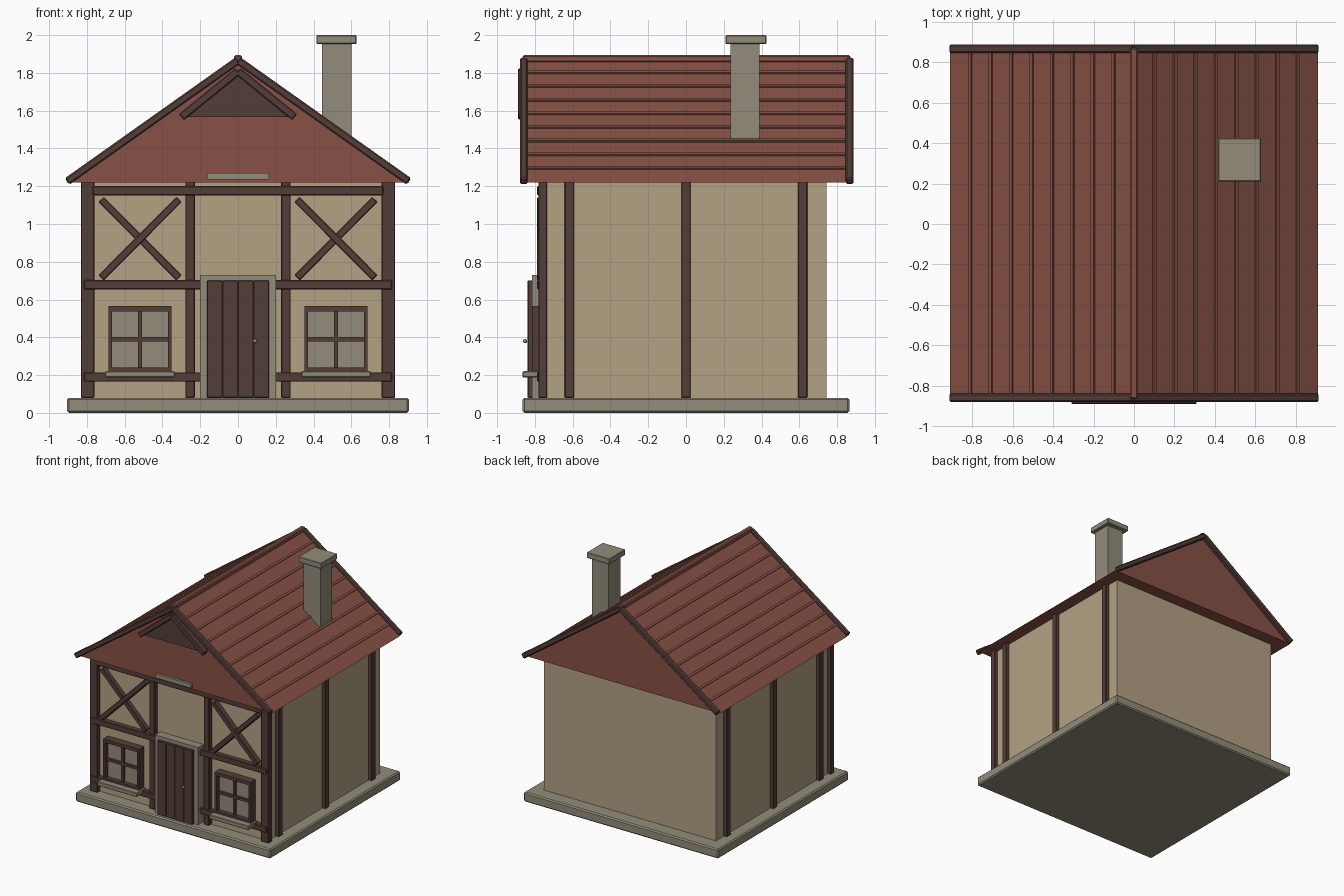
import bpy, bmesh, math
from mathutils import Matrix, Vector

old = bpy.data.objects.get("Cube")
if old:
    bpy.data.objects.remove(old, do_unlink=True)


def material(name, rgb):
    # 0-255 display colour to linear
    lin = [((c / 255 + 0.055) / 1.055) ** 2.4 for c in rgb] + [1]
    m = bpy.data.materials.new(name)
    m.use_nodes = True
    m.diffuse_color = lin
    m.node_tree.nodes["Principled BSDF"].inputs["Base Color"].default_value = lin
    return m


PLASTER = material("cream plaster", (179, 162, 132))
TIMBER = material("dark timber", (83, 61, 56))
TILE = material("red roof", (135, 81, 69))
STONE = material("grey stone", (146, 140, 122))


def finish(name, bm, mat, bevel=0):
    if bevel:
        bmesh.ops.bevel(bm, geom=bm.edges[:], offset=bevel, segments=1, affect='EDGES')
    bmesh.ops.recalc_face_normals(bm, faces=bm.faces[:])
    me = bpy.data.meshes.new(name)
    bm.to_mesh(me)
    bm.free()
    me.materials.append(mat)
    ob = bpy.data.objects.new(name, me)
    bpy.context.collection.objects.link(ob)
    return ob


def box(name, x, y, z, mat, bevel=0, tilt=0):
    """Box from (min, max) ranges, optionally tilted about its centre in the xz plane."""
    bm = bmesh.new()
    size = [abs(b - a) for a, b in (x, y, z)]
    mid = Vector([(a + b) / 2 for a, b in (x, y, z)])
    mat4 = Matrix.Translation(mid) @ Matrix.Rotation(tilt, 4, 'Y') @ Matrix.Diagonal((*size, 1))
    bmesh.ops.create_cube(bm, size=1, matrix=mat4)
    return finish(name, bm, mat, bevel)


def beam(name, p, q, width, y, mat, bevel=0.005):
    """Timber running from p to q, both given as (x, z)."""
    dx, dz = q[0] - p[0], q[1] - p[1]
    half = math.hypot(dx, dz) / 2
    cx, cz = (p[0] + q[0]) / 2, (p[1] + q[1]) / 2
    return box(name, (cx - half, cx + half), y, (cz - width / 2, cz + width / 2),
               mat, bevel, -math.atan2(dz, dx))


def prism(name, pts, y, mat):
    """Outline in the xz plane extruded along y."""
    bm = bmesh.new()
    f = bm.faces.new([bm.verts.new((px, y[0], pz)) for px, pz in pts])
    ext = bmesh.ops.extrude_face_region(bm, geom=[f])["geom"]
    bmesh.ops.translate(bm, vec=(0, y[1] - y[0], 0),
                        verts=[v for v in ext if isinstance(v, bmesh.types.BMVert)])
    return finish(name, bm, mat)


# Base and walls
box("foundation", (-0.905, 0.905), (-0.865, 0.865), (0, 0.08), STONE, 0.01)
box("walls", (-0.8, 0.8), (-0.745, 0.745), (0.07, 1.23), PLASTER)

# Roof body, battens, ridge and edge boards
EAVE_X, EAVE_Z, APEX = 0.91, 1.22, 1.87
slope = math.atan2(APEX - EAVE_Z, EAVE_X)
prism("roof", [(-EAVE_X, EAVE_Z), (EAVE_X, EAVE_Z), (0, APEX)], (-0.84, 0.85), TILE)
box("ridge_cap", (-0.02, 0.02), (-0.865, 0.87), (1.855, 1.895), TILE, 0.008)
for s in (-1, 1):
    side = "right" if s < 0 else "left"
    for i in range(1, 9):
        x = s * i * EAVE_X / 9
        z = APEX - abs(x) * math.tan(slope) + 0.003
        box(f"roof_batten_{side}_{i}", (x - 0.009, x + 0.009), (-0.84, 0.85),
            (z - 0.008, z + 0.008), TILE, 0, s * slope)
    for end, y in (("front", (-0.88, -0.838)), ("back", (0.845, 0.887))):
        beam(f"edge_board_{end}_{side}", (s * 0.905, 1.225), (0, 1.866), 0.042, y, TIMBER, 0.008)
    beam(f"gable_ornament_{side}", (s * 0.3, 1.566), (0, 1.81), 0.042, (-0.89, -0.84), TIMBER, 0.006)
prism("gable_panel", [(-0.28, 1.567), (0.28, 1.567), (0, 1.81)], (-0.86, -0.835), TIMBER)
box("gable_plaque", (-0.165, 0.165), (-0.86, -0.83), (1.235, 1.27), STONE)

# Chimney
box("chimney", (0.445, 0.6), (0.235, 0.39), (1.38, 1.96), STONE)
box("chimney_cap", (0.415, 0.627), (0.21, 0.425), (1.953, 2.0), STONE, 0.004)

# Timber framing, mirrored left and right
FRAME_Y = (-0.782, -0.735)
for s in (-1, 1):
    side = "right" if s < 0 else "left"
    box(f"corner_post_{side}", (s * 0.76, s * 0.832), FRAME_Y, (0.08, 1.225), TIMBER, 0.004)
    box(f"inner_post_{side}", (s * 0.228, s * 0.278), FRAME_Y, (0.08, 1.225), TIMBER, 0.004)
    for label, z in (("lower", 0.165), ("middle", 0.654)):
        box(f"{label}_rail_{side}", (s * 0.19, s * 0.815), (-0.788, -0.735),
            (z, z + 0.049), TIMBER, 0.004)
    # Crossed braces
    beam(f"brace_a_{side}", (s * 0.725, 1.13), (s * 0.312, 0.715), 0.04, (-0.785, -0.735), TIMBER)
    beam(f"brace_b_{side}", (s * 0.725, 0.715), (s * 0.312, 1.13), 0.04, (-0.79, -0.735), TIMBER)
    # Side posts
    for i, y in enumerate((-0.617, 0, 0.617)):
        box(f"side_post_{side}_{i}", (s * 0.79, s * 0.83), (y - 0.025, y + 0.025),
            (0.08, 1.225), TIMBER, 0.003)
    # Window
    c = s * 0.519
    box(f"window_pane_{side}", (c - 0.15, c + 0.15), (-0.775, -0.74), (0.24, 0.55), STONE)
    for e in (-1, 1):
        a, b = sorted((c + e * 0.148, c + e * 0.167))
        box(f"window_jamb_{side}_{e}", (a, b), (-0.813, -0.74), (0.215, 0.565), TIMBER)
    for label, z in (("top", (0.538, 0.565)), ("bottom", (0.215, 0.24))):
        box(f"window_{label}_{side}", (c - 0.15, c + 0.15), (-0.812, -0.74), z, TIMBER)
    box(f"window_upright_{side}", (c - 0.011, c + 0.011), (-0.795, -0.76), (0.235, 0.545), TIMBER)
    box(f"window_crossbar_{side}", (c - 0.15, c + 0.15), (-0.794, -0.76), (0.379, 0.401), TIMBER)
    box(f"window_sill_{side}", (c - 0.184, c + 0.184), (-0.865, -0.74), (0.187, 0.222), STONE, 0.005)
box("top_rail", (-0.77, 0.77), (-0.788, -0.735), (1.152, 1.2), TIMBER, 0.004)

# Door with stone surround
for s in (-1, 1):
    box(f"door_jamb_{s}", (s * 0.16, s * 0.2), (-0.815, -0.74), (0.08, 0.73), STONE)
box("door_lintel", (-0.165, 0.165), (-0.815, -0.74), (0.695, 0.73), STONE)
for i in range(4):
    x = -0.164 + i * 0.082
    box(f"door_plank_{i}", (x, x + 0.082), (-0.838, -0.76), (0.08, 0.7), TIMBER, 0.003)
bm = bmesh.new()
bmesh.ops.create_uvsphere(bm, u_segments=10, v_segments=6, radius=0.011,
                          matrix=Matrix.Translation((0.09, -0.852, 0.38)))
knob = finish("door_knob", bm, STONE)
for p in knob.data.polygons:
    p.use_smooth = True
